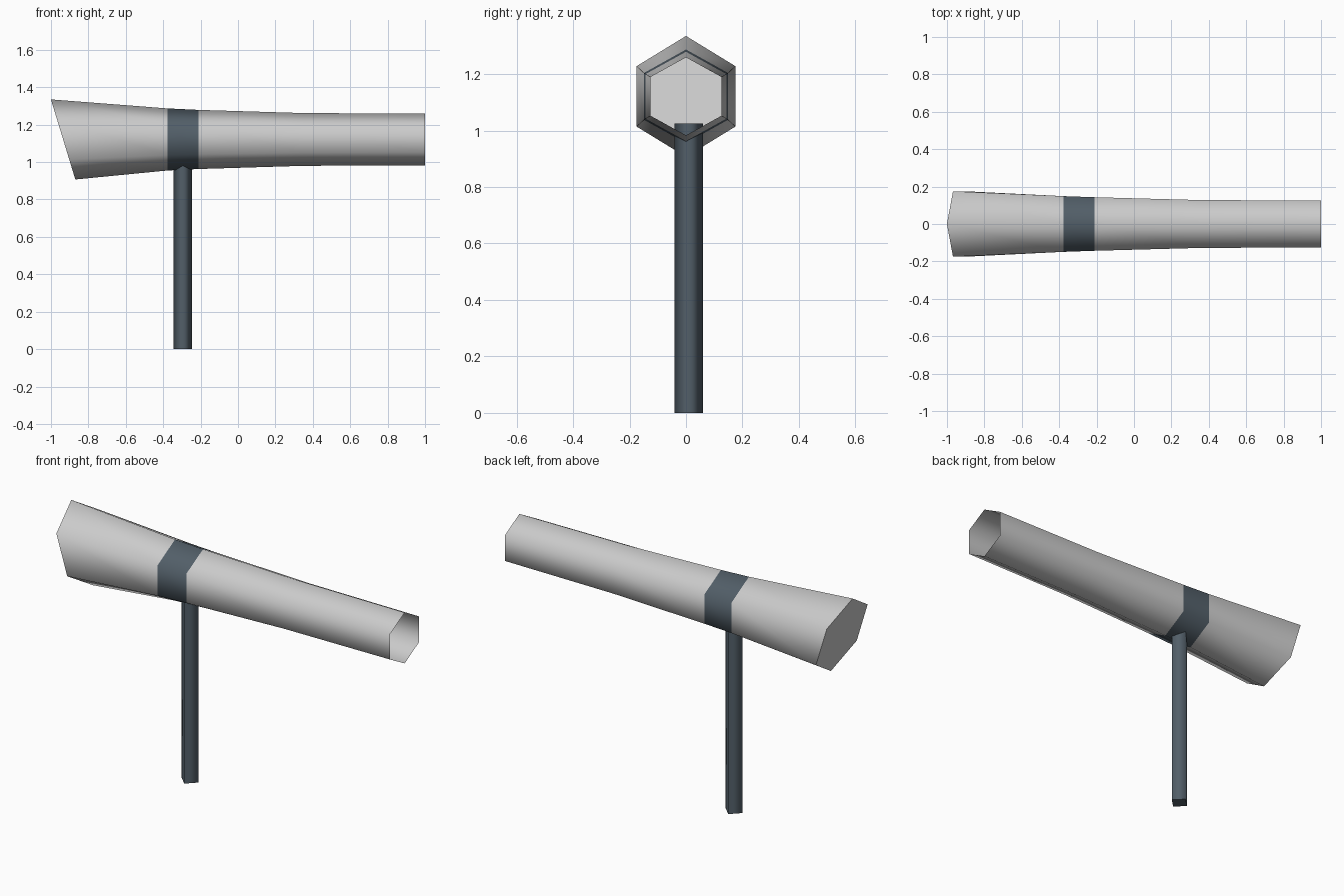
import bpy, bmesh, math

cube = bpy.data.objects.get("Cube")
if cube:
    bpy.data.objects.remove(cube, do_unlink=True)


def material(name, rgb):
    mat = bpy.data.materials.new(name)
    mat.use_nodes = True
    mat.diffuse_color = (*rgb, 1)
    mat.node_tree.nodes["Principled BSDF"].inputs["Base Color"].default_value = (*rgb, 1)
    return mat


fabric = material("light grey fabric", (0.6, 0.6, 0.6))
slate = material("dark slate", (0.085, 0.114, 0.14))


def finish(name, bm, mats):
    """Write the mesh with smooth sides and crisp cap edges."""
    mesh = bpy.data.meshes.new(name)
    bm.to_mesh(mesh)
    bm.free()
    for mat in mats:
        mesh.materials.append(mat)
    obj = bpy.data.objects.new(name, mesh)
    bpy.context.collection.objects.link(obj)
    return obj


def cap(bm, ring):
    face = bm.faces.new(ring)
    for edge in face.edges:
        edge.smooth = False
    return face


def bridge(bm, a, b, index=0):
    for i in range(len(a)):
        j = (i + 1) % len(a)
        face = bm.faces.new((a[i], a[j], b[j], b[i]))
        face.smooth = True
        face.material_index = index


# Wind sock: hexagonal tube, slanted closed wide end, open narrow end
AXIS_Z = 1.121
# x centre, half height, half width, slant of the ring
rings = [(-0.935, 0.214, 0.175, 0.305),
         (-0.378, 0.166, 0.149, 0),
         (-0.21, 0.158, 0.143, 0),
         (0.35, 0.141, 0.128, 0),
         (1.0, 0.138, 0.125, 0)]
bm = bmesh.new()
loops = []
for x, half_h, half_w, slant in rings:
    loop = []
    for k in range(6):
        a = math.radians(90 + 60 * k)
        dz = half_h * math.sin(a)
        y = half_w * math.cos(a) / math.cos(math.radians(30))
        loop.append(bm.verts.new((x - slant * dz, y, AXIS_Z + dz)))
    loops.append(loop)
for n in range(len(loops) - 1):
    bridge(bm, loops[n], loops[n + 1], 1 if n == 1 else 0)
cap(bm, loops[0])
bmesh.ops.recalc_face_normals(bm, faces=bm.faces)
finish("wind_sock", bm, [fabric, slate])

# Pole: slim four-sided post with corners on the axes
bm = bmesh.new()
ends = []
for z in (0, 1.025):
    ends.append([bm.verts.new((-0.295 + 0.05 * math.cos(k * math.pi / 2),
                               0.01 + 0.05 * math.sin(k * math.pi / 2), z))
                 for k in range(4)])
bridge(bm, *ends)
for ring in ends:
    cap(bm, ring)
bmesh.ops.recalc_face_normals(bm, faces=bm.faces)
finish("pole", bm, [slate])
